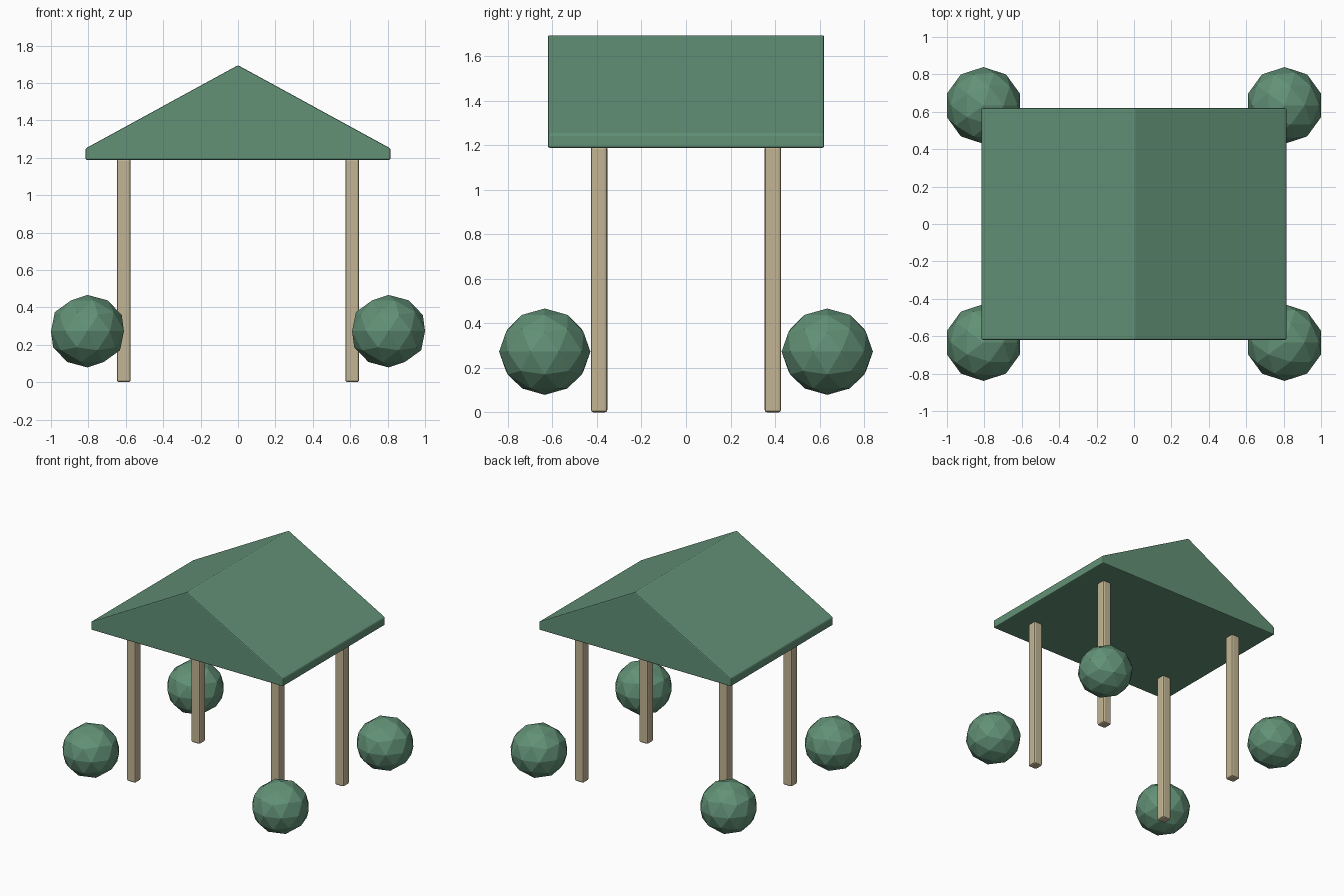
import bpy, bmesh

if "Cube" in bpy.data.objects:
    bpy.data.objects.remove(bpy.data.objects["Cube"])


def material(name, color):
    m = bpy.data.materials.new(name)
    m.diffuse_color = (*color, 1.0)
    m.use_nodes = True
    m.node_tree.nodes["Principled BSDF"].inputs["Base Color"].default_value = m.diffuse_color
    return m


green = material("leaf_green", (0.122, 0.283, 0.181))
wood = material("pale_wood", (0.54, 0.46, 0.295))


def prism(name, profile, half_y, center, mat, bevel, segments=2):
    """Extrude an x-z profile along y and soften its edges."""
    bm = bmesh.new()
    face = bm.faces.new([bm.verts.new((x, -half_y, z)) for x, z in profile])
    ext = bmesh.ops.extrude_face_region(bm, geom=[face])
    moved = [v for v in ext["geom"] if isinstance(v, bmesh.types.BMVert)]
    bmesh.ops.translate(bm, verts=moved, vec=(0, 2 * half_y, 0))
    bmesh.ops.recalc_face_normals(bm, faces=bm.faces)
    bmesh.ops.bevel(bm, geom=list(bm.edges), offset=bevel, segments=segments,
                    profile=0.5, affect='EDGES', clamp_overlap=True)
    mesh = bpy.data.meshes.new(name)
    bm.to_mesh(mesh)
    bm.free()
    mesh.materials.append(mat)
    obj = bpy.data.objects.new(name, mesh)
    obj.location = center
    bpy.context.collection.objects.link(obj)
    return obj


# Solid gabled roof
prism("roof", [(-0.815, 1.188), (0.815, 1.188), (0.815, 1.25),
               (0, 1.695), (-0.815, 1.25)], 0.62, (0, 0, 0), green, 0.008)

# Four posts and a round shrub at each corner
H = 0.037
for sx, side in ((-1, "left"), (1, "right")):
    for sy, end in ((-1, "front"), (1, "back")):
        prism(f"post_{end}_{side}", [(-H, 0), (H, 0), (H, 1.195), (-H, 1.195)],
              H, (sx * 0.611, sy * 0.39, 0), wood, 0.012)
        bpy.ops.mesh.primitive_ico_sphere_add(
            subdivisions=2, radius=0.205,
            location=(sx * 0.805, sy * 0.634, 0.273))
        shrub = bpy.context.object
        shrub.name = f"shrub_{end}_{side}"
        shrub.scale.z = 0.945
        shrub.data.materials.append(green)
